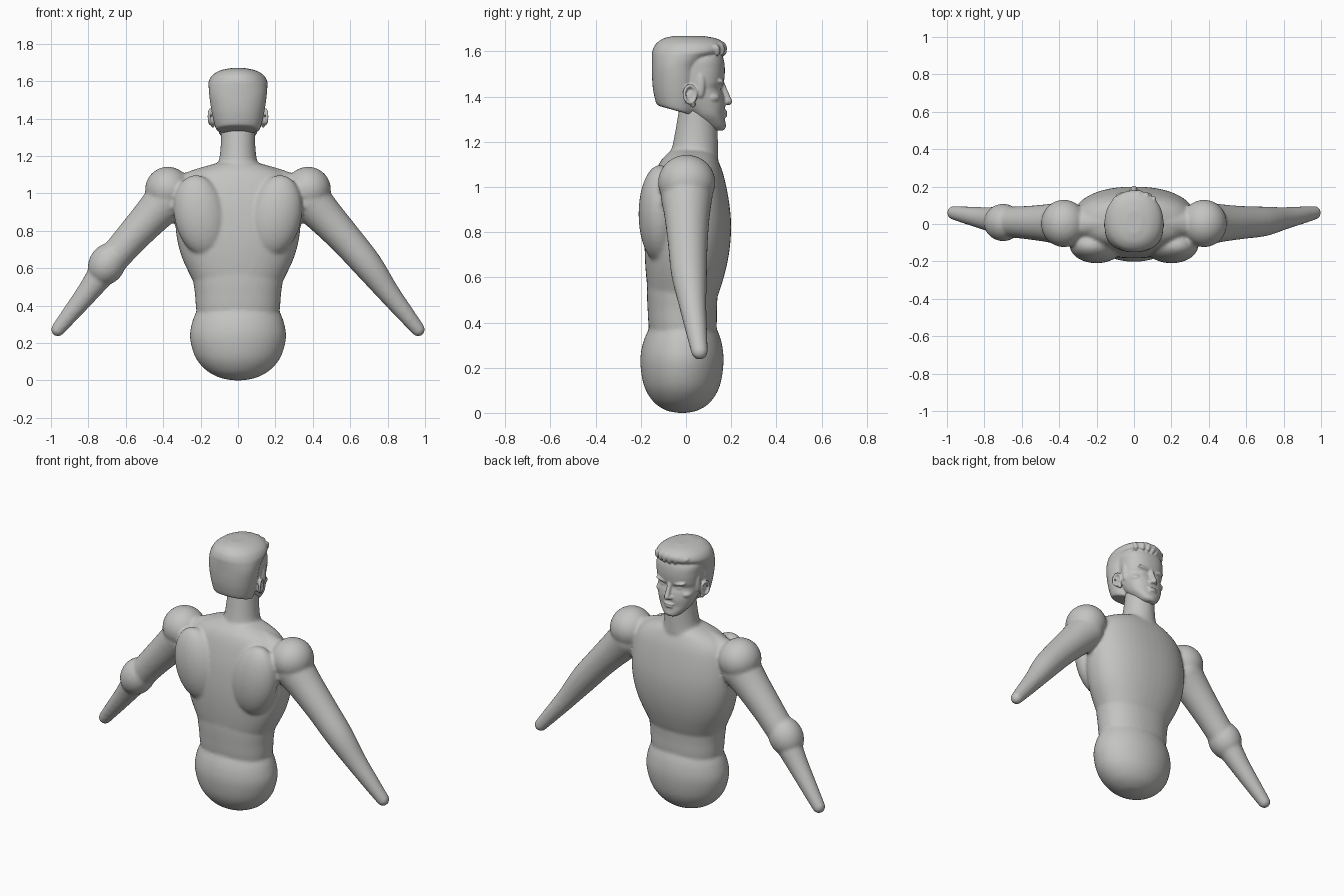
import bpy, bmesh
from math import sin, cos, pi
from mathutils import Vector, Matrix

cube = bpy.data.objects.get("Cube")
if cube:
    bpy.data.objects.remove(cube)

GREY = (0.55, 0.55, 0.54, 1)
clay = bpy.data.materials.new("grey_clay")
clay.use_nodes = True
clay.diffuse_color = GREY
clay.node_tree.nodes["Principled BSDF"].inputs["Base Color"].default_value = GREY
SIDES = 48


def smooth_rows(rows, steps=5):
    """Catmull-Rom through rows of equal length."""
    rows = [Vector(r) for r in rows]
    out = []
    for i in range(len(rows) - 1):
        a, b = rows[max(i - 1, 0)], rows[i]
        c, d = rows[i + 1], rows[min(i + 2, len(rows) - 1)]
        for k in range(steps):
            t = k / steps
            out.append(0.5 * (2 * b + (c - a) * t + (2 * a - 5 * b + 4 * c - d) * t * t
                              + (3 * b - a - 3 * c + d) * t ** 3))
    return out + [rows[-1]]


def skin(bm, rings):
    """Bridge rings of points and cap both ends."""
    rings = [[bm.verts.new(p) for p in ring] for ring in rings]
    faces = [bm.faces.new(rings[0]), bm.faces.new(rings[-1])]
    for lo, hi in zip(rings, rings[1:]):
        for i in range(SIDES):
            j = (i + 1) % SIDES
            faces.append(bm.faces.new((lo[i], lo[j], hi[j], hi[i])))
    bmesh.ops.recalc_face_normals(bm, faces=faces)


def stack(bm, rows, power=2.0):
    """Loft of oval sections: height, half width, back y, front y, tilt."""
    rings = []
    for z, half, y0, y1, tilt in smooth_rows([tuple(r) + (0,) * (5 - len(r)) for r in rows]):
        ring = []
        for i in range(SIDES):
            a = 2 * pi * i / SIDES
            c, s = cos(a), sin(a)
            x = half * abs(c) ** (2 / power) * (1 if c > 0 else -1)
            y = (y0 + y1) / 2 + (y1 - y0) / 2 * abs(s) ** (2 / power) * (1 if s > 0 else -1)
            ring.append((x, y, z + tilt * y))
        rings.append(ring)
    skin(bm, rings)


def tube(bm, rows):
    """Round limb through rows of x, y, z, radius, with ball ends."""
    pts = smooth_rows(rows)
    rings = []
    for i, p in enumerate(pts):
        along = (pts[min(i + 1, len(pts) - 1)] - pts[max(i - 1, 0)]).to_3d().normalized()
        side = along.cross(Vector((0, 1, 0.01))).normalized()
        up = along.cross(side)
        rings.append([p.to_3d() + p[3] * (side * cos(2 * pi * k / SIDES) + up * sin(2 * pi * k / SIDES))
                      for k in range(SIDES)])
    skin(bm, rings)
    for p in (pts[0], pts[-1]):
        ball(bm, p.to_3d(), (p[3],) * 3)


def ball(bm, centre, size, turn=0.0, axis='Y'):
    m = Matrix.Translation(centre) @ Matrix.Rotation(turn, 4, axis) @ Matrix.Diagonal((*size, 1))
    bmesh.ops.create_uvsphere(bm, u_segments=32, v_segments=20, radius=1, matrix=m)


def finish(bm, name, voxel, rounds):
    """Fuse the overlapping volumes into one soft surface."""
    mesh = bpy.data.meshes.new(name)
    bm.to_mesh(mesh)
    bm.free()
    mesh.materials.append(clay)
    ob = bpy.data.objects.new(name, mesh)
    bpy.context.collection.objects.link(ob)
    fuse = ob.modifiers.new("fuse", 'REMESH')
    fuse.mode = 'VOXEL'
    fuse.voxel_size = voxel
    fuse.use_smooth_shade = True
    soft = ob.modifiers.new("soften", 'SMOOTH')
    soft.factor = 0.5
    soft.iterations = rounds


body = bmesh.new()
# pelvis
stack(body, [(0, .02, -.035, 0), (.012, .09, -.09, .055), (.05, .165, -.145, .11),
             (.12, .226, -.186, .15), (.22, .256, -.202, .166), (.3, .248, -.193, .16),
             (.37, .22, -.165, .137), (.42, .17, -.13, .1)])
# waist
stack(body, [(.3, .2, -.14, .11), (.37, .222, -.163, .134), (.46, .23, -.17, .137),
             (.54, .24, -.173, .14), (.64, .24, -.17, .14)], 2.2)
# ribcage
stack(body, [(.48, .215, -.15, .125), (.55, .25, -.17, .152), (.65, .297, -.18, .18),
             (.75, .325, -.183, .196), (.85, .335, -.178, .199), (.95, .33, -.165, .188),
             (1.05, .305, -.14, .167), (1.11, .25, -.115, .145), (1.145, .17, -.085, .125),
             (1.165, .1, -.06, .1)], 2.25)
# neck
stack(body, [(1.05, .17, -.1, .13), (1.12, .13, -.08, .142), (1.17, .104, -.063, .142),
             (1.25, .093, -.047, .14), (1.35, .09, -.03, .138)])

for s in (1, -1):
    # shoulder blade pad, trapezius, shoulder ball
    ball(body, (s * .2, -.115, .88), (.14, .095, .22), s * .2)
    tube(body, [(s * .1, .01, 1.09, .07), (s * .2, .005, 1.065, .07), (s * .32, 0, 1.0, .09)])
    ball(body, (s * .375, .003, 1.02), (.122, .127, .122))
    # arm
    tube(body, [(s * .385, .003, .96, .115), (s * .47, .005, .87, .1), (s * .58, .008, .75, .088),
                (s * .695, .014, .615, .079), (s * .8, .03, .475, .06), (s * .9, .048, .35, .046),
                (s * .963, .06, .272, .037)])
# swollen elbow on the right arm only
ball(body, (-.7, .008, .622), (.098, .1, .118), .5)
finish(body, "body", 0.01, 5)

head = bmesh.new()
# face and jaw
stack(head, [(1.25, .025, .12, .165), (1.262, .05, .09, .175), (1.29, .078, .05, .174),
             (1.32, .1, .02, .17), (1.36, .115, -.02, .173), (1.4, .126, -.05, .168),
             (1.435, .13, -.06, .158), (1.465, .133, -.06, .168), (1.52, .137, -.06, .172),
             (1.57, .135, -.06, .165), (1.62, .1, -.05, .14)], 2.3)
# hair mass, cut on a slant at the nape
stack(head, [(1.325, .1, -.115, .02, -.28), (1.335, .118, -.132, .045, -.27),
             (1.4, .135, -.145, .06, -.18), (1.47, .147, -.15, .07, -.06), (1.53, .154, -.151, .08),
             (1.572, .157, -.151, .125), (1.6, .156, -.149, .174), (1.632, .137, -.134, .174),
             (1.657, .095, -.1, .135), (1.669, .04, -.05, .07)], 2.15)
# swept locks over the forehead
for x in (-.1, -.06, -.02, .02, .06, .1):
    drop = x * x * 3
    tube(head, [(x * .85 + .015, .168 - drop, 1.595, .013), (x + .005, .163 - drop, 1.627 - drop / 3, .015),
                (x, .11, 1.646 - drop, .015), (x * .9, .02, 1.658 - drop, .011)])
for s in (1, -1):
    # brow, eye, cheekbone
    ball(head, (s * .055, .15, 1.462), (.045, .02, .012), s * -.18)
    ball(head, (s * .05, .142, 1.433), (.022, .014, .011))
    ball(head, (s * .085, .105, 1.395), (.034, .045, .026))
    # nostril wing
    ball(head, (s * .016, .175, 1.373), (.012, .014, .011))
    # ear rim and lobe
    rim = [(s * (.139 + .008 * (1 - cos(t))), .018 + .025 * cos(t), 1.41 + .038 * sin(t), .008)
           for t in (2 * pi * k / 10 for k in range(11))]
    tube(head, rim)
    ball(head, (s * .132, .018, 1.4), (.014, .024, .036))
    ball(head, (s * .134, .03, 1.366), (.011, .013, .015))
    # sideburn
    ball(head, (s * .128, .065, 1.455), (.015, .02, .06))
# nose
tube(head, [(0, .158, 1.455, .014), (0, .174, 1.415, .014), (0, .189, 1.378, .016)])
# lips and chin
for z, w in ((1.332, .036), (1.315, .03)):
    ball(head, (0, .168, z), (w, .016, .008))
ball(head, (0, .16, 1.272), (.035, .018, .018))
finish(head, "head", 0.0055, 2)
